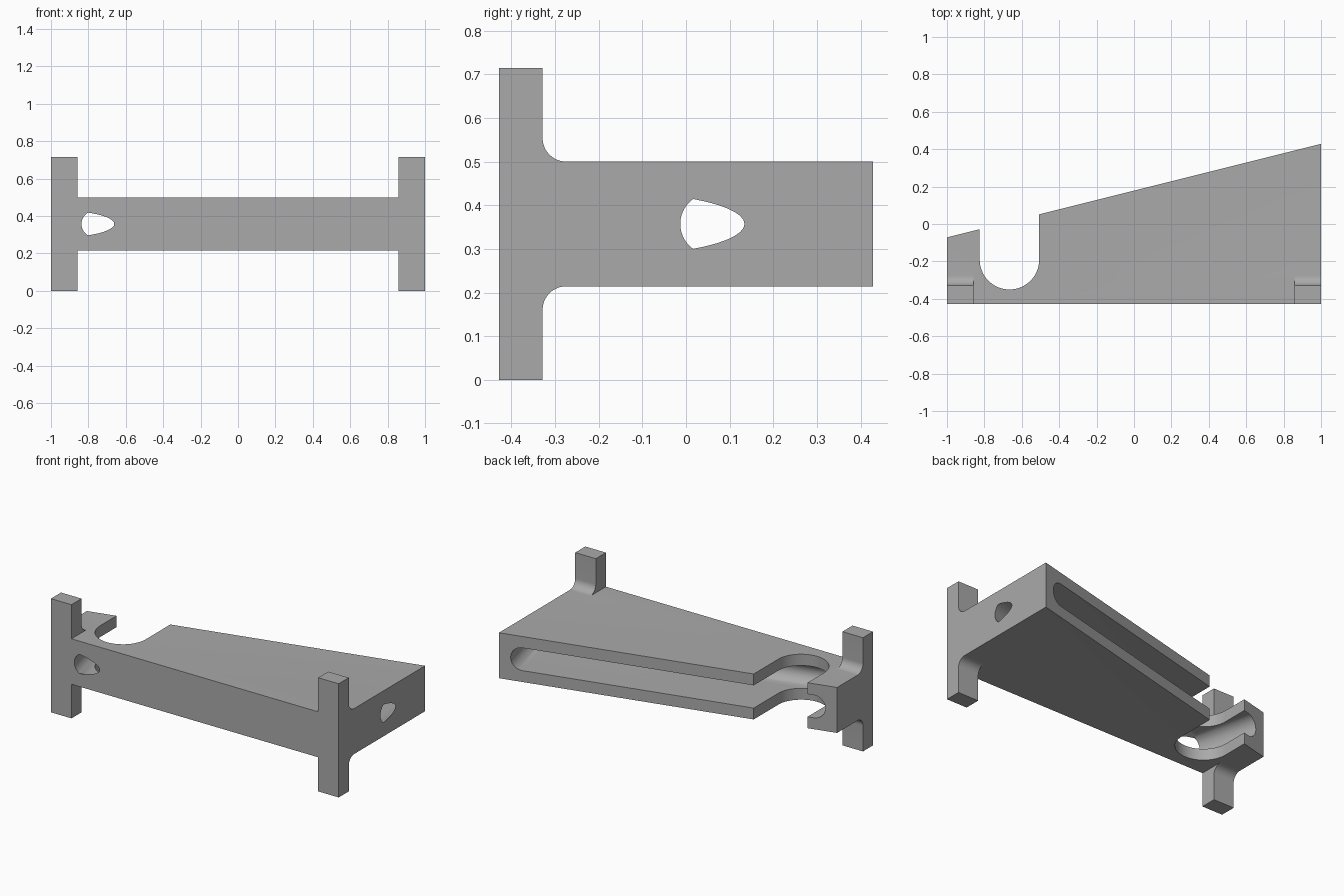
import bpy, bmesh
from math import cos, sin, pi, atan
from mathutils import Vector

old = bpy.data.objects.get("Cube")
if old:
    bpy.data.objects.remove(old, do_unlink=True)

U = 1 / 7                      # design unit
BOTTOM, TOP = 1.5 * U, 3.5 * U # body underside and top
MID = (BOTTOM + TOP) / 2
FRONT = -3 * U

grey = bpy.data.materials.new("plain grey")
grey.use_nodes = True
grey.diffuse_color = (0.4, 0.4, 0.4, 1)
grey.node_tree.nodes["Principled BSDF"].inputs["Base Color"].default_value = (0.4, 0.4, 0.4, 1)


def arc(cx, cy, r, start, end, n=24):
    return [(cx + r * cos(start + (end - start) * i / n),
             cy + r * sin(start + (end - start) * i / n)) for i in range(n + 1)]


def prism(name, points, origin, a, b, extrude):
    """Extrude a flat profile drawn along axes a and b from origin."""
    bm = bmesh.new()
    verts = [bm.verts.new(origin + a * p + b * q) for p, q in points]
    face = bm.faces.new(verts)
    moved = bmesh.ops.extrude_face_region(bm, geom=[face])["geom"]
    bmesh.ops.translate(bm, vec=extrude,
                        verts=[v for v in moved if isinstance(v, bmesh.types.BMVert)])
    bmesh.ops.recalc_face_normals(bm, faces=bm.faces)
    mesh = bpy.data.meshes.new(name)
    bm.to_mesh(mesh)
    bm.free()
    mesh.materials.append(grey)
    obj = bpy.data.objects.new(name, mesh)
    bpy.context.collection.objects.link(obj)
    return obj


def combine(target, tool, operation):
    """Apply a boolean and remove the tool."""
    bpy.context.view_layer.objects.active = target
    mod = target.modifiers.new("boolean", "BOOLEAN")
    mod.operation = operation
    mod.solver = "EXACT"
    mod.object = tool
    bpy.ops.object.modifier_apply(modifier=mod.name)
    bpy.data.objects.remove(tool, do_unlink=True)


X, Y, Z = Vector((1, 0, 0)), Vector((0, 1, 0)), Vector((0, 0, 1))
O = Vector((0, 0, 0))

# Body with slanted back
body = prism("bracket_body", [(-1, FRONT), (1, FRONT), (1, 3 * U), (-1, -U / 2)],
             Z * BOTTOM, X, Y, Z * (TOP - BOTTOM))

# Corner posts with a fillet behind, above and below the body
post_back, fillet = FRONT + 0.1, 0.054
for side in (-1, 1):
    for up in (-1, 1):
        profile = [(FRONT, U / 3), (post_back + fillet, U / 3)]
        profile += arc(post_back + fillet, U + fillet, fillet, 1.5 * pi, pi, 12)
        profile += [(post_back, 2.5 * U), (FRONT, 2.5 * U)]
        post = prism("post", profile, Z * MID + X * side, Y, Z * up, X * (-side * U))
        combine(body, post, "UNION")

# Round-ended notch through the back
radius = 0.159
notch_shape = arc(-0.666, -0.35 + radius, radius, pi, 2 * pi, 32)
notch_shape += [(-0.666 + radius, 0.5), (-0.666 - radius, 0.5)]
combine(body, prism("notch_cutter", notch_shape, O, X, Y, Z), "DIFFERENCE")

# Round-ended, round-bottomed slot running square to the slanted back
slant = atan(0.25)
along = Vector((cos(slant), sin(slant), 0))
inward = Vector((sin(slant), -cos(slant), 0))
corner = Vector((-1, -U / 2, MID))
length, r, depth = 2 / cos(slant), U / 2, 3 * U
stadium = arc(U, 0, r, pi / 2, 1.5 * pi) + arc(length - U, 0, r, -pi / 2, pi / 2)
slot = prism("slot_cutter", stadium, corner - inward * 0.2, along, Z, inward * 0.8)
groove = [(-0.1, -r)] + arc(depth - r, 0, r, -pi / 2, pi / 2) + [(-0.1, r)]
combine(slot, prism("groove", groove, corner - along * 0.2, inward, Z,
                    along * (length + 0.4)), "INTERSECT")
combine(body, slot, "DIFFERENCE")

# Smooth curved walls, sharp edges kept
bpy.ops.object.select_all(action="DESELECT")
body.select_set(True)
bpy.context.view_layer.objects.active = body
bpy.ops.object.shade_smooth_by_angle(angle=pi / 6)
